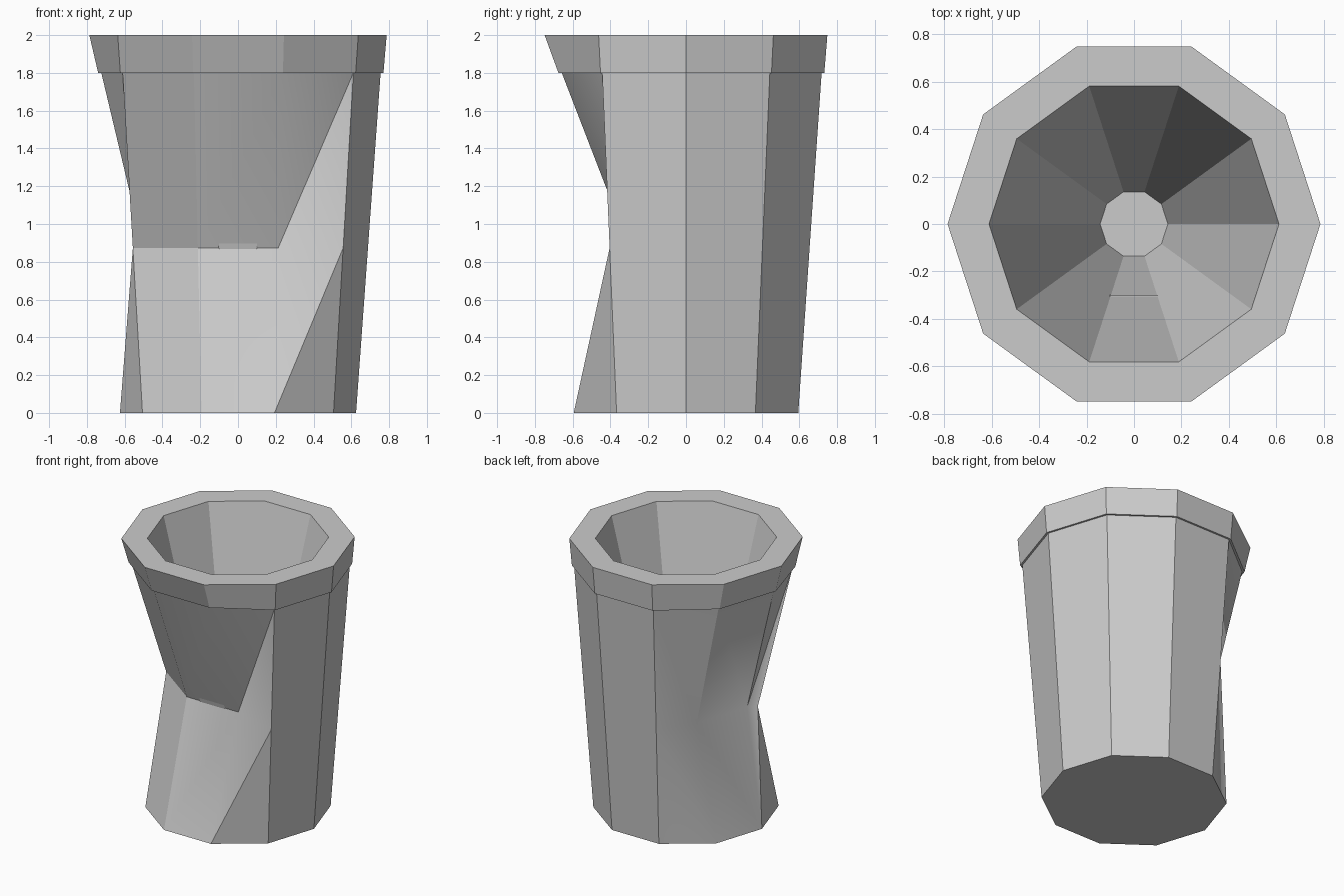
import bpy, bmesh
from math import cos, sin, pi, radians

if "Cube" in bpy.data.objects:
    bpy.data.objects.remove(bpy.data.objects["Cube"])

N = 10
# which way each dented corner is pushed at full strength (corner index: dx, dy)
PUSH = {4: (.185, 0), 5: (.185, 0), 6: (0, .355), 7: (0, .355), 8: (0, .355)}


def ring(bm, r, z, dent=0.0):
    out = []
    for i in range(N):
        a = 2 * pi * i / N
        dx, dy = PUSH.get(i, (0, 0))
        out.append(bm.verts.new((r * cos(a) + dx * dent, r * sin(a) + dy * dent, z)))
    return out


def bridge(bm, lo, hi, mode=None):
    for i in range(N):
        j = (i + 1) % N
        a, b, c, d = lo[i], lo[j], hi[j], hi[i]
        if mode is None:
            bm.faces.new((a, b, c, d))
            continue
        # split the bent panels along the crease direction
        rising = i >= 5
        if mode == 'upper' and i in (3, 4):
            rising = False
        if rising:
            bm.faces.new((a, b, c))
            bm.faces.new((a, c, d))
        else:
            bm.faces.new((a, b, d))
            bm.faces.new((b, c, d))


bm = bmesh.new()
# outer wall: base, crease ring, neck under the rim
base = ring(bm, .625, 0)
crease = ring(bm, .688, .873, 1)
neck = ring(bm, .755, 1.8, .17)
# rim and tapered inside
rim_low = ring(bm, .77, 1.8, .16)
rim_top = ring(bm, .787, 2)
mouth = ring(bm, .612, 2)
floor = ring(bm, .143, .2)

bm.faces.new(base[::-1])
bridge(bm, base, crease, 'lower')
bridge(bm, crease, neck, 'upper')
for lo, hi in ((neck, rim_low), (rim_low, rim_top), (rim_top, mouth), (mouth, floor)):
    bridge(bm, lo, hi)
bm.faces.new(floor)
bmesh.ops.recalc_face_normals(bm, faces=bm.faces)

mesh = bpy.data.meshes.new("dented_bin")
bm.to_mesh(mesh)
bm.free()
obj = bpy.data.objects.new("dented_bin", mesh)
bpy.context.collection.objects.link(obj)
bpy.context.view_layer.objects.active = obj
obj.select_set(True)
bpy.ops.object.shade_smooth_by_angle(angle=radians(30))
